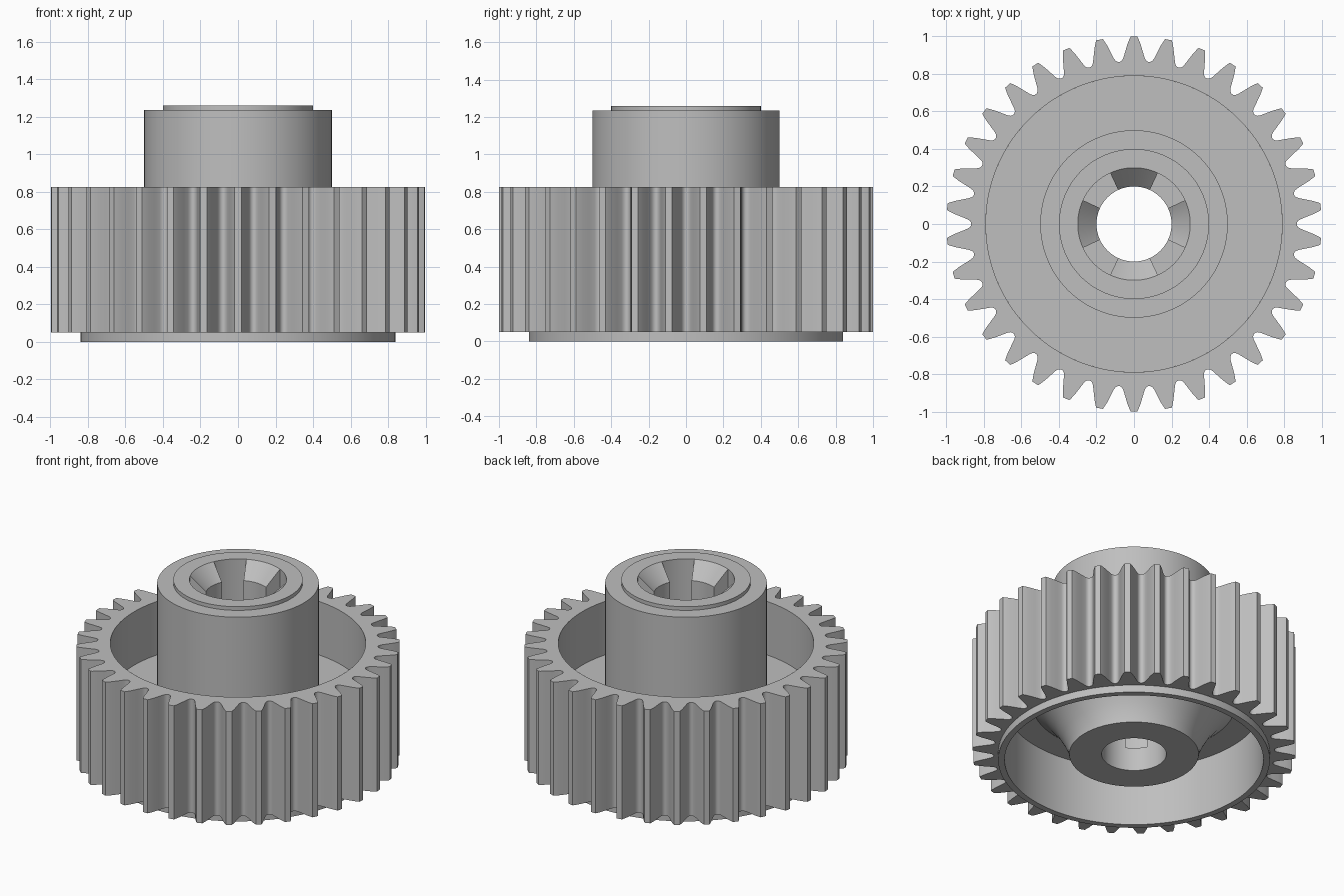
import bpy, bmesh, math

cube = bpy.data.objects.get("Cube")
if cube:
    bpy.data.objects.remove(cube, do_unlink=True)

TEETH = 34
TOP, BASE = 0.825, 0.05      # toothed band heights
RIM_IN, LIP_OUT = 0.79, 0.84
BORE, MOUTH = 0.2, 0.3       # bore and countersink radii
HUB_TOP, HUB_BASE = 1.26, 0.04
SLOT_FLOOR = 0.2

grey = bpy.data.materials.new("plain_grey")
grey.use_nodes = True
grey.diffuse_color = (0.52, 0.52, 0.52, 1)
bsdf = next(n for n in grey.node_tree.nodes if n.type == "BSDF_PRINCIPLED")
bsdf.inputs["Base Color"].default_value = grey.diffuse_color


def point(bm, r, z, angle):
    return bm.verts.new((r * math.cos(angle), r * math.sin(angle), z))


def lathe(bm, profile, start=0, end=360, step=2.5):
    """Sweep a (radius, height) profile between two angles in degrees."""
    count = round((end - start) / step)
    rows = [[point(bm, r, z, math.radians(start + i * step)) for r, z in profile]
            for i in range(count + 1)]
    for a, b in zip(rows, rows[1:]):
        for j in range(len(profile) - 1):
            bm.faces.new((a[j], a[j + 1], b[j + 1], b[j]))


def finish(bm, name):
    bmesh.ops.remove_doubles(bm, verts=bm.verts, dist=0.0002)
    mesh = bpy.data.meshes.new(name)
    bm.to_mesh(mesh)
    bm.free()
    mesh.materials.append(grey)
    obj = bpy.data.objects.new(name, mesh)
    bpy.context.collection.objects.link(obj)
    bpy.ops.object.select_all(action="DESELECT")
    obj.select_set(True)
    bpy.context.view_layer.objects.active = obj
    bpy.ops.object.shade_smooth_by_angle(angle=math.radians(28))
    return obj


# Hub, web and inner rim wall, seen from above
bm = bmesh.new()
lathe(bm, [(MOUTH, HUB_TOP), (0.4, HUB_TOP), (0.4, 1.235), (0.5, 1.235),
           (0.5, 0.46), (RIM_IN, 0.46), (RIM_IN, TOP)])
finish(bm, "hub_and_web")

# Bottom lip, cavity and flared hub base
bm = bmesh.new()
lathe(bm, [(LIP_OUT, BASE), (LIP_OUT, 0), (0.8, 0), (0.8, 0.4), (0.63, 0.4),
           (0.56, 0.34), (0.49, 0.25), (0.44, 0.16), (0.41, 0.09),
           (0.4, HUB_BASE), (BORE, HUB_BASE)])
finish(bm, "lower_lip_and_cavity")

# Bore: countersunk sectors alternating with four deep slots
bm = bmesh.new()
shoulder = HUB_TOP - 0.1
for quarter in range(4):
    mid = 90 * quarter
    lathe(bm, [(BORE, HUB_BASE), (BORE, SLOT_FLOOR), (BORE, shoulder),
               (MOUTH, HUB_TOP)], mid - 25, mid + 25)
    lathe(bm, [(BORE, HUB_BASE), (BORE, SLOT_FLOOR), (MOUTH, SLOT_FLOOR),
               (MOUTH, HUB_TOP)], mid + 25, mid + 65)
    side = [(BORE, SLOT_FLOOR), (BORE, shoulder), (MOUTH, HUB_TOP), (MOUTH, SLOT_FLOOR)]
    for angle, wall in ((mid + 25, side), (mid + 65, side[::-1])):
        bm.faces.new([point(bm, r, z, math.radians(angle)) for r, z in wall])
finish(bm, "slotted_bore")

# Toothed rim: half tooth as (radius, half width), mirrored and repeated
half = [(0.868, 0.08), (0.869, 0.073), (0.875, 0.064), (0.888, 0.057),
        (0.92, 0.047), (0.96, 0.035), (0.99, 0.023), (1.0, 0.018)]
pitch = 2 * math.pi / TEETH
flank = [(r, -math.asin(w / r)) for r, w in half]
flank[0] = (flank[0][0], -pitch / 2)
tooth = flank + [(r, -a) for r, a in reversed(flank[1:])]
outline = [(r, math.pi / 2 + k * pitch + a) for k in range(TEETH) for r, a in tooth]

bm = bmesh.new()
rows = [[point(bm, RIM_IN, TOP, a), point(bm, r, TOP, a),
         point(bm, r, BASE, a), point(bm, LIP_OUT, BASE, a)] for r, a in outline]
for a, b in zip(rows, rows[1:] + rows[:1]):
    for j in range(3):
        bm.faces.new((a[j], a[j + 1], b[j + 1], b[j]))
finish(bm, "toothed_rim")
